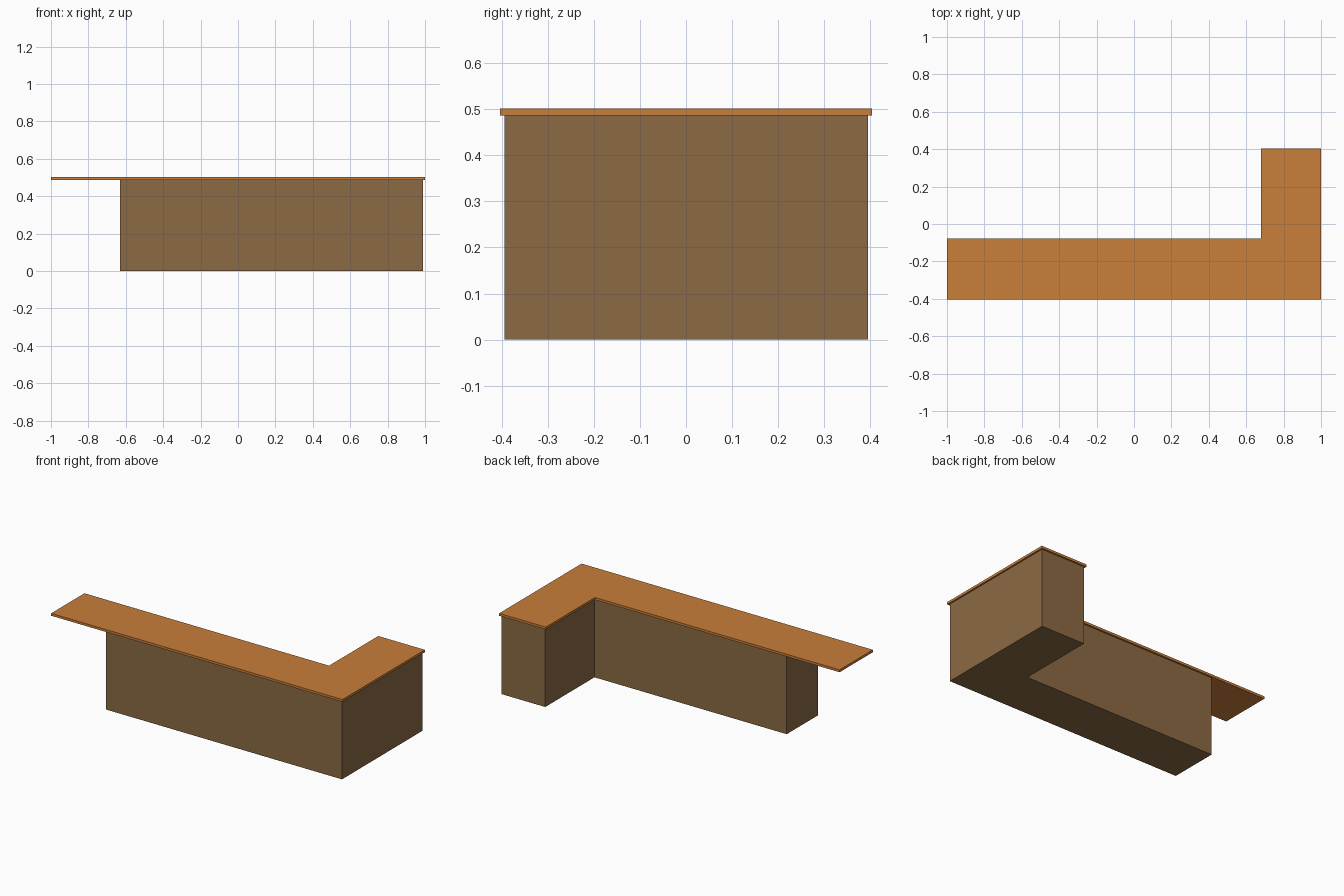
import bpy
import bmesh

cube = bpy.data.objects.get("Cube")
if cube:
    bpy.data.objects.remove(cube, do_unlink=True)


def make_material(name, colour):
    mat = bpy.data.materials.new(name)
    mat.use_nodes = True
    mat.diffuse_color = colour
    mat.node_tree.nodes["Principled BSDF"].inputs["Base Color"].default_value = colour
    return mat


def l_prism(name, left, right, front, back, inner_x, inner_y, bottom, top, mat):
    """Extrude an L-shaped outline upwards."""
    outline = [(left, front), (right, front), (right, back),
               (inner_x, back), (inner_x, inner_y), (left, inner_y)]
    bm = bmesh.new()
    base = bm.faces.new([bm.verts.new((x, y, bottom)) for x, y in outline])
    walls = bmesh.ops.extrude_face_region(bm, geom=[base], use_keep_orig=True)
    moved = [v for v in walls["geom"] if isinstance(v, bmesh.types.BMVert)]
    bmesh.ops.translate(bm, verts=moved, vec=(0, 0, top - bottom))
    bmesh.ops.recalc_face_normals(bm, faces=bm.faces)
    mesh = bpy.data.meshes.new(name)
    bm.to_mesh(mesh)
    bm.free()
    mesh.materials.append(mat)
    obj = bpy.data.objects.new(name, mesh)
    bpy.context.collection.objects.link(obj)
    return obj


brown = make_material("brown wood", (0.258, 0.144, 0.058, 1))
orange = make_material("orange wood", (0.584, 0.211, 0.042, 1))

# Counter base, set in slightly under the top
l_prism("counter_base", -0.63, 0.99, -0.394, 0.395, 0.69, -0.088, 0, 0.487, brown)

# Thin worktop, overhanging the base at one end
l_prism("counter_top", -1, 1, -0.404, 0.404, 0.68, -0.078, 0.487, 0.502, orange)
